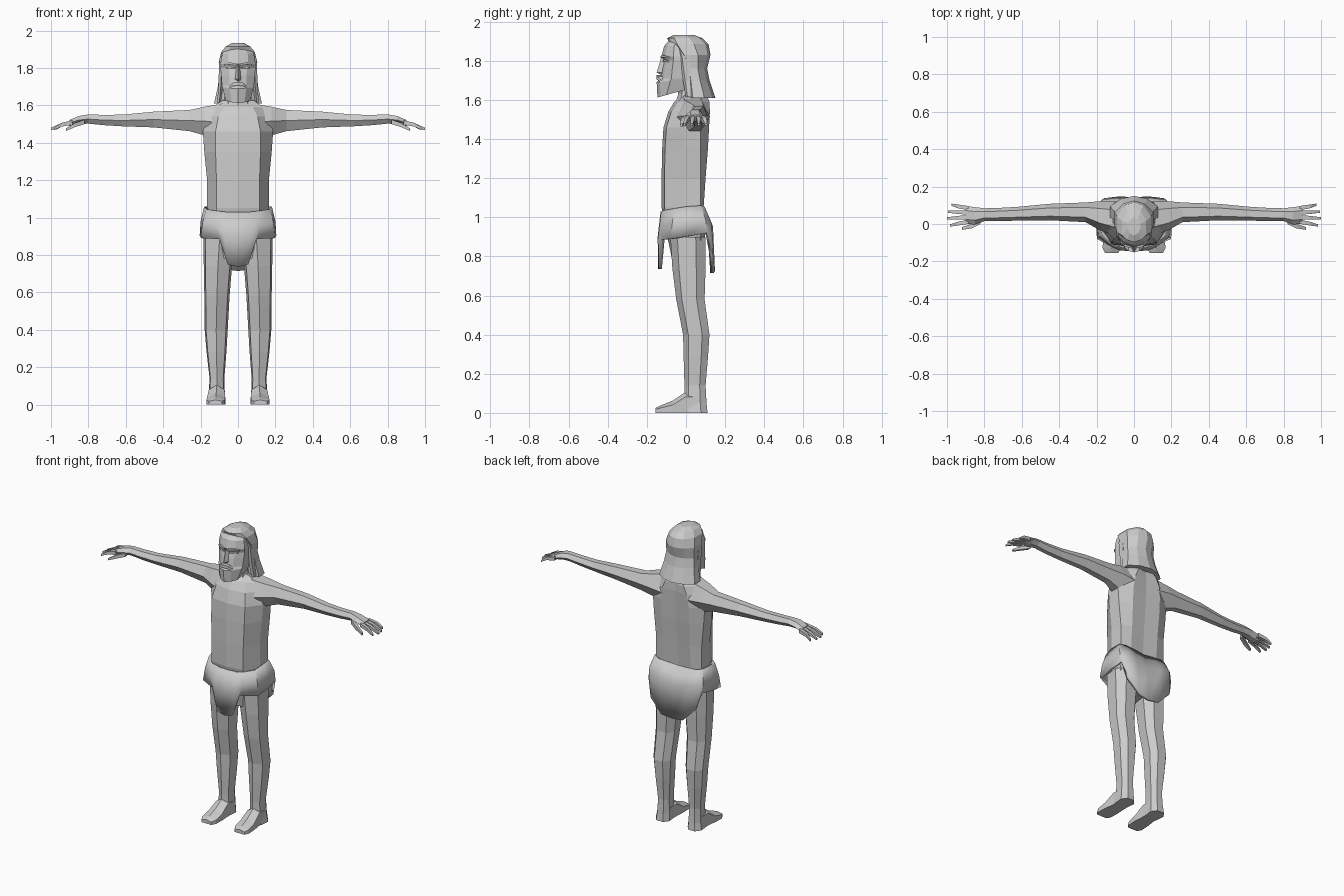
import bpy, bmesh, math
from mathutils import Vector

grey = bpy.data.materials.new("plain_grey")
grey.diffuse_color = (0.6, 0.6, 0.6, 1)


def finish(name, bm, mirror=False, recalc=True):
    if recalc:
        bmesh.ops.recalc_face_normals(bm, faces=bm.faces)
    me = bpy.data.meshes.new(name)
    bm.to_mesh(me)
    bm.free()
    me.materials.append(grey)
    ob = bpy.data.objects.new(name, me)
    bpy.context.collection.objects.link(ob)
    if mirror:
        ob.modifiers.new("mirror", 'MIRROR').use_mirror_merge = False
    return ob


def loft(name, rings, mirror=False):
    """Skin a list of equal-length closed rings and cap both ends."""
    bm = bmesh.new()
    vs = [[bm.verts.new(p) for p in r] for r in rings]
    n = len(vs[0])
    for a, b in zip(vs, vs[1:]):
        for i in range(n):
            j = (i + 1) % n
            bm.faces.new((a[i], a[j], b[j], b[i]))
    bm.faces.new(vs[0])
    bm.faces.new(vs[-1])
    return finish(name, bm, mirror)


def sym(half):
    """Close a half ring running from front centre to back centre."""
    return half + [(-x, y, z) for x, y, z in half[-2:0:-1]]


def rod(name, path, mirror=True):
    """Square tapered rod along x: (x, y, z, half width, half height)."""
    return loft(name, [[(x, y - w, z - h), (x, y + w, z - h), (x, y + w, z + h), (x, y - w, z + h)]
                       for x, y, z, w, h in path], mirror)


# Torso: z, front y, front corner x, side x, back y
body = [(0.78, -0.07, 0.09, 0.15, 0.08), (0.92, -0.10, 0.10, 0.17, 0.10),
        (1.05, -0.125, 0.115, 0.165, 0.09), (1.20, -0.125, 0.115, 0.165, 0.10),
        (1.35, -0.122, 0.12, 0.18, 0.112), (1.46, -0.115, 0.12, 0.188, 0.118),
        (1.54, -0.09, 0.105, 0.165, 0.122), (1.59, -0.06, 0.08, 0.135, 0.12),
        (1.625, -0.02, 0.05, 0.085, 0.105)]
loft("torso", [sym([(0, f, z), (c, f + 0.015, z), (s, -0.01, z), (s, 0.075, z),
                    (c * 0.85, b, z), (0, b - 0.008, z)]) for z, f, c, s, b in body])

# Neck
loft("neck", [sym([(0, f, z), (w * 0.7, f + 0.02, z), (w, 0.03, z), (w * 0.6, 0.09, z), (0, 0.1, z)])
              for z, f, w in [(1.56, -0.06, 0.085), (1.63, -0.04, 0.07), (1.75, -0.05, 0.065)]])

# Arms: x, front y, back y, bottom z, top z
arm = [(0.08, -0.07, 0.12, 1.40, 1.61), (0.18, -0.035, 0.122, 1.44, 1.592),
       (0.26, 0.01, 0.115, 1.462, 1.575), (0.45, 0.02, 0.108, 1.482, 1.566),
       (0.62, 0.018, 0.092, 1.488, 1.55), (0.72, 0.016, 0.086, 1.494, 1.549),
       (0.80, 0.015, 0.084, 1.502, 1.551), (0.85, -0.002, 0.09, 1.50, 1.543),
       (0.90, 0.0, 0.096, 1.49, 1.522)]
rings = []
for x, f, b, lo, hi in arm:
    d, m = b - f, lo + 0.5 * (hi - lo)
    rings.append([(x, f, m), (x, f + 0.25 * d, hi), (x, f + 0.75 * d, hi),
                  (x, b, m), (x, f + 0.7 * d, lo), (x, f + 0.3 * d, lo)])
loft("arm", rings, True)

# Fingers and thumb
for k, (y0, y1, tip) in enumerate([(0.012, -0.008, 0.985), (0.037, 0.03, 1.0),
                                   (0.061, 0.066, 0.995), (0.085, 0.103, 0.975)]):
    rod("finger_%d" % (k + 1), [(0.885, y0, 1.508, 0.011, 0.012),
                                (0.94, (y0 + y1) / 2, 1.497, 0.010, 0.010),
                                (tip, y1, 1.474, 0.006, 0.006)])
rod("thumb", [(0.82, 0.012, 1.512, 0.012, 0.012), (0.87, -0.012, 1.495, 0.012, 0.011),
              (0.92, -0.024, 1.47, 0.007, 0.007)])

# Legs: z, inner x, outer x, front y, back y
leg = [(0.90, 0.01, 0.185, -0.08, 0.10), (0.74, 0.032, 0.183, -0.07, 0.10),
       (0.58, 0.045, 0.18, -0.05, 0.095), (0.40, 0.055, 0.178, -0.015, 0.12),
       (0.28, 0.062, 0.168, -0.012, 0.112), (0.14, 0.073, 0.152, -0.008, 0.10),
       (0.05, 0.07, 0.157, -0.01, 0.105), (0.0, 0.066, 0.165, -0.01, 0.11)]
rings = []
for z, i, o, f, b in leg:
    w, d = o - i, b - f
    rings.append([(i + 0.5 * w, f, z), (o - 0.06 * w, f + 0.2 * d, z), (o, f + 0.72 * d, z),
                  (o - 0.25 * w, b, z), (i + 0.25 * w, b, z), (i, f + 0.72 * d, z),
                  (i + 0.08 * w, f + 0.2 * d, z)])
loft("leg", rings, True)

# Feet: y, inner x, outer x, outer top z, ridge z
foot = [(0.06, 0.072, 0.156, 0.08, 0.10), (-0.005, 0.072, 0.156, 0.08, 0.105),
        (-0.07, 0.068, 0.165, 0.04, 0.062), (-0.13, 0.07, 0.168, 0.025, 0.038),
        (-0.156, 0.085, 0.155, 0.018, 0.025)]
loft("foot", [[(i, y, 0), (o, y, 0), (o, y, t), ((i + o) / 2, y, r), (i, y, t)]
              for y, i, o, t, r in foot], True)

# Loincloth: columns from front centre round the side to back centre
cols = [[(0, -.13, 1.03), (0, -.145, .90), (0, -.142, .735)],
        [(.06, -.127, 1.03), (.075, -.142, .90), (.055, -.14, .75)],
        [(.11, -.115, 1.035), (.115, -.125, .95), (.1, -.125, .885)],
        [(.17, -.06, 1.045), (.19, -.07, .97), (.198, -.08, .89)],
        [(.182, .0, 1.055), (.2, .02, .98), (.205, .02, .905)],
        [(.175, .075, 1.06), (.195, .1, .99), (.195, .11, .92)],
        [(.14, .095, 1.055), (.165, .132, .97), (.16, .138, .81)],
        [(.07, .095, 1.05), (.09, .138, .95), (.075, .148, .725)],
        [(0, .09, 1.045), (0, .128, .93), (0, .142, .715)]]
cols += [[(-x, y, z) for x, y, z in c] for c in cols[-2:0:-1]]
bm = bmesh.new()
vs = [[bm.verts.new(p) for p in c] for c in cols]
for k, a in enumerate(vs):
    b = vs[(k + 1) % len(vs)]
    for r in range(2):
        bm.faces.new((a[r + 1], b[r + 1], b[r], a[r]))
cloth = finish("loincloth", bm, recalc=False)
sol = cloth.modifiers.new("thickness", 'SOLIDIFY')
sol.thickness, sol.offset = 0.018, -1
bpy.context.view_layer.objects.active = cloth
cloth.select_set(True)
bpy.ops.object.shade_smooth_by_angle(angle=math.radians(35))

# Face and beard: z, front y, front corner x, side y, side x, back y, upward slope
face = [(1.612, -.146, .035, -.10, .066, 0, .28), (1.69, -.15, .045, -.08, .084, .03, .1),
        (1.71, -.132, .045, -.075, .086, .04, 0), (1.76, -.124, .045, -.07, .09, .04, 0),
        (1.80, -.112, .05, -.065, .094, .04, 0), (1.822, -.125, .055, -.065, .094, .04, 0),
        (1.875, -.112, .052, -.06, .085, .04, 0), (1.912, -.08, .035, -.04, .06, .04, 0)]
loft("face", [sym([(x, y, z + s * (y - f)) for x, y in
                   [(0, f), (c, f + .016), (w, m), (w, b - .01), (0, b)]])
              for z, f, c, m, w, b, s in face])

# Hair: z, front y, side x, back y
hair = [(1.61, .01, .128, .15), (1.70, .0, .108, .12), (1.76, -.01, .1, .108),
        (1.83, -.035, .103, .125), (1.885, -.07, .09, .115), (1.915, -.085, .065, .085),
        (1.932, -.05, .035, .04)]
loft("hair", [sym([(0, f - .012 if z > 1.8 else f + .04, z), (w * .6, f, z), (w, f + .025, z),
                   (w, f + (b - f) * .6, z), (w * .55, b - .015, z), (0, b, z)])
              for z, f, w, b in hair])

# Sideburn locks framing the face
loft("side_lock", [[(x, y, z), (x + .012, y + .01, z), (x + .012, y + .045, z), (x - .02, y + .045, z)]
                   for x, y, z in [(.10, -.002, 1.615), (.092, -.015, 1.70), (.09, -.03, 1.82),
                                   (.07, -.05, 1.885)]], True)

# Nose
loft("nose", [[(w, y0, z), (0, y1, z), (-w, y0, z)] for z, w, y0, y1 in
              [(1.728, .016, -.115, -.128), (1.74, .02, -.115, -.15), (1.815, .009, -.105, -.127)]])
# Moustache, eyes and brows
rod("moustache", [(0, -.14, 1.716, .012, .010), (.03, -.132, 1.711, .012, .009),
                  (.052, -.112, 1.69, .01, .007)])
rod("eye", [(.02, -.112, 1.798, .006, .004), (.045, -.104, 1.80, .006, .007),
            (.065, -.092, 1.797, .006, .004)])
rod("brow", [(.012, -.122, 1.818, .008, .005), (.045, -.114, 1.824, .008, .006),
             (.075, -.09, 1.817, .006, .004)])
